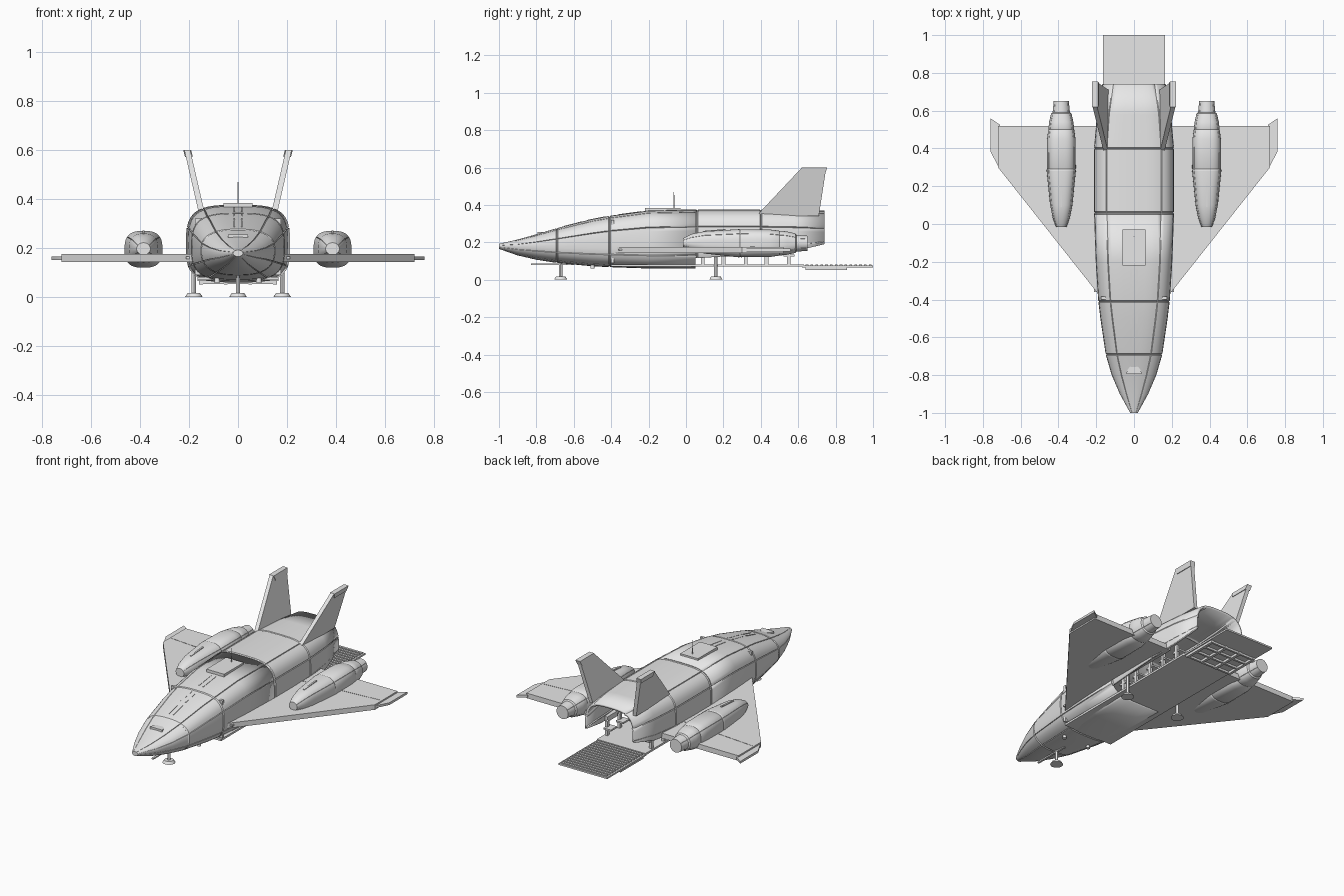
import bpy, bmesh, math
from mathutils import Matrix, Vector

if "Cube" in bpy.data.objects:
    bpy.data.objects.remove(bpy.data.objects["Cube"])

grey = bpy.data.materials.new("hull grey")
grey.diffuse_color = (0.8, 0.8, 0.8, 1)
grey.use_nodes = True
grey.node_tree.nodes["Principled BSDF"].inputs["Base Color"].default_value = grey.diffuse_color


def finish(name, bm, angle=30):
    me = bpy.data.meshes.new(name)
    bm.to_mesh(me)
    bm.free()
    ob = bpy.data.objects.new(name, me)
    bpy.context.collection.objects.link(ob)
    me.materials.append(grey)
    bpy.ops.object.select_all(action='DESELECT')
    bpy.context.view_layer.objects.active = ob
    ob.select_set(True)
    bpy.ops.object.shade_smooth_by_angle(angle=math.radians(angle))
    return ob


def box(name, x0, x1, y0, y1, z0, z1):
    bm = bmesh.new()
    m = Matrix.Translation(((x0 + x1) / 2, (y0 + y1) / 2, (z0 + z1) / 2))
    bmesh.ops.create_cube(bm, size=1, matrix=m @ Matrix.Diagonal((x1 - x0, y1 - y0, z1 - z0, 1)))
    return finish(name, bm)


def cone(name, x, y, z0, z1, r0, r1, seg=20):
    bm = bmesh.new()
    bmesh.ops.create_cone(bm, cap_ends=True, segments=seg, radius1=r0, radius2=r1, depth=z1 - z0,
                          matrix=Matrix.Translation((x, y, (z0 + z1) / 2)))
    return finish(name, bm)


def prism(name, low, high):
    """Solid between two matching outlines."""
    bm = bmesh.new()
    a, b = [[bm.verts.new(p) for p in o] for o in (low, high)]
    bm.faces.new(a[::-1])
    bm.faces.new(b)
    for i in range(len(a)):
        j = (i + 1) % len(a)
        bm.faces.new((a[i], a[j], b[j], b[i]))
    bmesh.ops.recalc_face_normals(bm, faces=bm.faces)
    return finish(name, bm)


def lerp_row(table, y):
    for a, b in zip(table, table[1:]):
        if y <= b[0]:
            f = (y - a[0]) / (b[0] - a[0])
            return [p + (q - p) * f for p, q in zip(a, b)]
    return table[-1]


def with_grooves(values, grooves, half):
    rows = [(v, 0) for v in values if all(abs(v - g) > half * 1.5 for g in grooves)]
    for g in grooves:
        rows += [(g - half, 0), (g, 1), (g + half, 0)]
    return sorted(rows)


def section(row, t, g, edge, x0):
    """Rounded-box cross section; edge lifts the lower rim for an open shell."""
    y, w, zt, zc, zb, n = row
    if edge is not None:
        low = -math.asin(min(1, ((zc - edge) / (zc - zb)) ** (n / 2)))
        f = low / (-math.pi / 2)
        t = t * f if t < 0 else (math.pi + (t - math.pi) * f if t > math.pi else t)
    c, s = math.cos(t), math.sin(t)
    g *= min(1, w / 0.15)
    h = (zt - zc if s > 0 else zc - zb) - g
    return Vector((x0 + math.copysign(abs(c) ** (2 / n), c) * (w - g), y,
                   zc + math.copysign(abs(s) ** (2 / n), s) * h))


def loft(name, table, y0, y1, rings, seams, depth=0.005, x0=0, edge=None, caps=(True, True)):
    ys = sorted({r[0] for r in table if y0 <= r[0] <= y1} | {y0, y1})
    ys = with_grooves(ys, rings, 0.005)
    ts = with_grooves([-90 + 7.5 * i for i in range(49)], seams, 1.0)
    bm = bmesh.new()
    grid = []
    for y, gy in ys:
        e = edge(y) if edge else None
        grid.append([bm.verts.new(section(lerp_row(table, y), math.radians(t), depth * max(gy, gt), e, x0))
                     for t, gt in ts])
    for r, q in zip(grid, grid[1:]):
        for j in range(len(ts) - 1):
            bm.faces.new((r[j], q[j], q[j + 1], r[j + 1]))
    if not edge:
        if caps[0]:
            bm.faces.new(grid[0][:-1])
        if caps[1]:
            bm.faces.new(grid[-1][:-1][::-1])
        bmesh.ops.remove_doubles(bm, verts=bm.verts, dist=1e-5)
    return finish(name, bm)


def thicken(ob, t):
    m = ob.modifiers.new("shell", 'SOLIDIFY')
    m.thickness, m.offset = t, -1


# fuselage stations: y, half width, top, widest height, bottom, squareness
HULL = [(-1, .02, .192, .18, .165, 2), (-.9, .075, .215, .18, .13, 2.1), (-.8, .118, .243, .185, .107, 2.3),
        (-.69, .15, .276, .19, .09, 2.6), (-.5, .178, .325, .2, .072, 3), (-.4, .19, .343, .205, .067, 3.2),
        (-.2, .203, .37, .21, .06, 3.4), (.05, .212, .376, .21, .06, 3.5), (.4, .212, .376, .21, .06, 3.5),
        (.58, .196, .373, .21, .06, 3.4), (.74, .168, .37, .21, .06, 3.2)]
SEAMS = [-60, -20, 14, 59, 121, 166, 200, 240]
front = loft("front_hull", HULL, -1, .05, [-.69, -.41], SEAMS, caps=(True, False))
thicken(front, .012)


def rim(y):
    return .115 + .03 * (y - .05) / .5 if y < .55 else .145 + .045 * (y - .55) / .19


rear = loft("rear_hull_arch", HULL, .05, .74, [.06, .4], SEAMS[1:-1], edge=rim)
thicken(rear, .014)

# cabin floor, bulkhead and loading ramp
box("cabin_floor", -.165, .165, -.4, .63, .07, .082)
box("cabin_bulkhead", -.175, .175, -.4, -.385, .09, .32)
box("ramp", -.165, .165, .62, 1, .066, .076)
for i in range(14):
    y = .64 + i * .026
    box("ramp_tread", -.155, .155, y, y + .014, .076, .082)
for x in (-.15, -.05, .05, .15):
    box("ramp_beam", x - .008, x + .008, .64, .86, .052, .066)
for y in (.645, .715, .785, .85):
    box("ramp_cross_beam", -.155, .155, y - .006, y + .006, .054, .066)

# roof hatch, antenna, nose sensor and spine slots
box("roof_hatch", -.06, .06, -.22, -.03, .36, .384)
cone("antenna", 0, -.065, .38, .47, .003, .002, 8)
prism("nose_sensor", *[[(.04 * math.cos(a), -.795 + .045 * math.sin(a), z) for a in
                        [math.pi * i / 10 for i in range(11)]] for z in (.235, .256)])
for y0, y1 in ((-.36, -.24), (-.53, -.43), (-.65, -.56)):
    for x in (-.015, .015):
        za, zb = lerp_row(HULL, y0)[2], lerp_row(HULL, y1)[2]
        prism("spine_strip", *[[(x - .003, y0, za + d), (x + .003, y0, za + d),
                                (x + .003, y1, zb + d), (x - .003, y1, zb + d)] for d in (-.006, .002)])

# landing gear
for x, y, top in ((0, -.67, .12), (-.18, .16, .14), (.18, .16, .14)):
    cone("landing_leg", x, y, .01, top, .009, .009, 12)
    cone("landing_foot", x, y, 0, .016, .036, .026)
box("front_gear_door", -.006, .006, -.83, -.6, .078, .086)

# engine stations
POD = [(-.015, .028, .222, .197, .172, 2), (.03, .045, .245, .197, .156, 2.2), (.1, .059, .259, .196, .14, 2.6),
       (.28, .077, .27, .195, .12, 2.8), (.45, .075, .268, .195, .122, 2.8), (.54, .064, .258, .195, .134, 2.5),
       (.585, .054, .248, .195, .143, 2.2), (.59, .046, .24, .195, .15, 2), (.65, .04, .235, .195, .155, 2)]

for s in (-1, 1):
    # wing with thinner raked tip
    plan = [(.17, -.395), (.72, .30), (.72, .52), (.17, .52)]
    prism("wing", *[[(s * x, y, z) for x, y in plan] for z in (.144, .175)])
    tip = [(.71, .287), (.76, .385), (.76, .56), (.71, .525)]
    prism("wing_tip", *[[(s * x, y, z) for x, y in tip] for z in (.152, .166)])
    prism("flap_seam", *[[(s * x, y, z) for x, y in ((.215, .324), (.71, .366), (.71, .37), (.215, .328))]
                         for z in (.17, .1765)])
    # engine
    loft("engine", POD, -.015, .65, [.29, .5], [-35, 35, 145, 215], .005, s * .385)
    prism("engine_vent", *[[(s * .385 + x, y, z + k) for x, y, k in
                            ((-.005, .09, 0), (.005, .09, 0), (.005, .21, .01), (-.005, .21, .01))]
                           for z in (.23, .261)])
    # tail fin leaning outward, with a thicker tip block
    def fin(x, lo, hi, y0, y1, y2, y3):
        (xa, za), (xb, zb) = lo, hi
        return [(s * (xa + x), y0, za), (s * (xa + x), y1, za), (s * (xb + x), y2, zb), (s * (xb + x), y3, zb)]
    prism("tail_fin", *[fin(x, (.147, .34), (.207, .6), .375, .71, .75, .62) for x in (-.012, .012)])
    prism("fin_tip", *[fin(x, (.2, .57), (.207, .6), .63, .745, .755, .62) for x in (-.016, .016)])
    # side posts and bench seats in the bay
    for y in (.09, .2, .32, .43, .55):
        box("bay_post", s * .15 - .008, s * .15 + .008, y - .01, y + .01, .08, .17)
        box("bench_seat", s * .13 - .025, s * .13 + .025, y - .03, y + .03, .125, .135)
    # belly thruster
    cone("belly_thruster", s * .085, -.5, .06, .09, .012, .008, 12)
    # side hull rails
    box("side_rail", s * .2 - .012, s * .2 + .012, -.36, .05, .155, .165)
